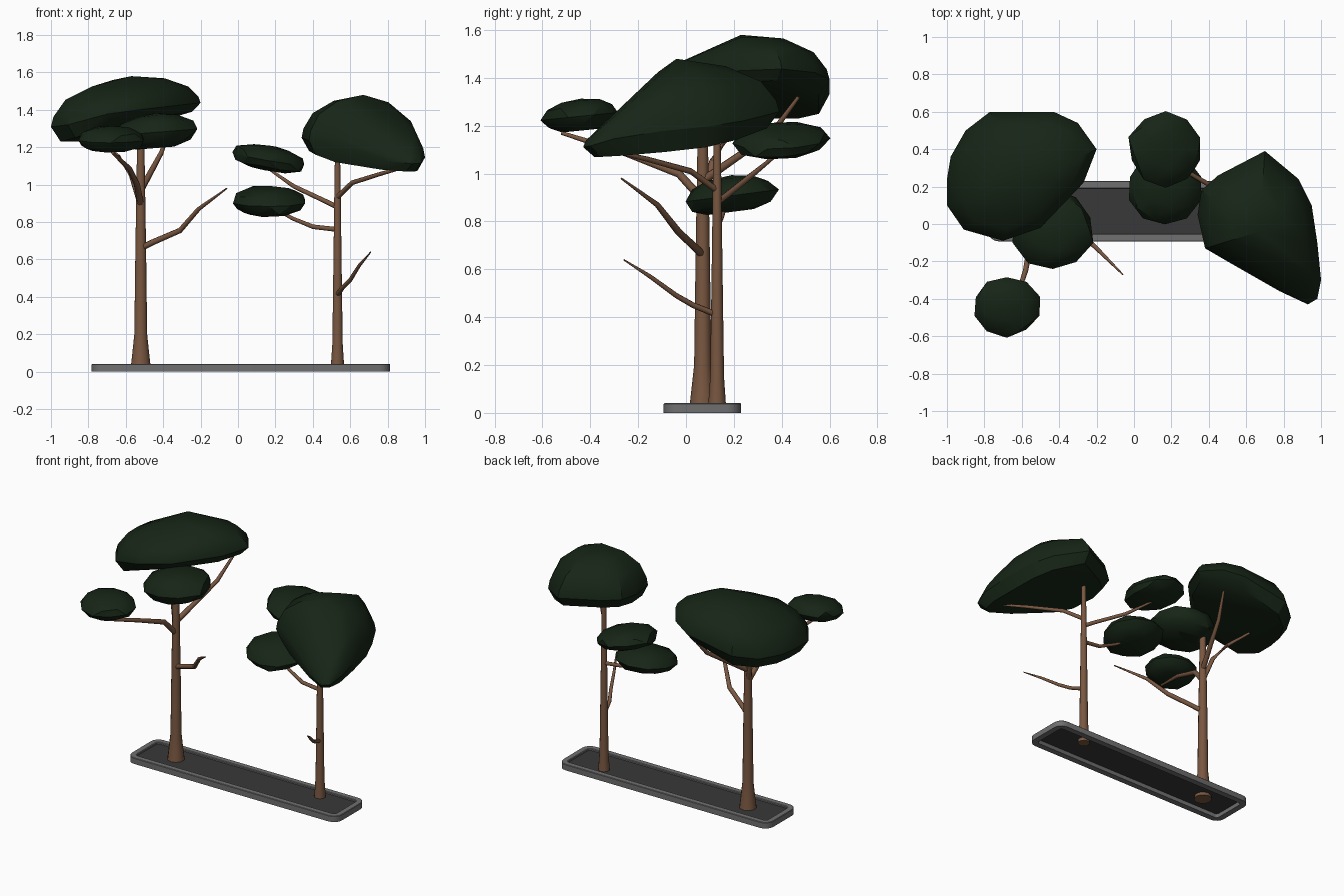
import bpy, bmesh, math, random
from mathutils import Vector

random.seed(4)


def material(name, rgb):
    m = bpy.data.materials.new(name)
    m.diffuse_color = (*rgb, 1)
    return m


BARK = material("bark", (0.19, 0.095, 0.052))
LEAF = material("leaf", (0.008, 0.018, 0.008))
STONE = material("stone", (0.16, 0.16, 0.16))
SOIL = material("soil", (0.04, 0.04, 0.04))


def finish(name, bm, mat, angle=30):
    bmesh.ops.recalc_face_normals(bm, faces=bm.faces)
    me = bpy.data.meshes.new(name)
    bm.to_mesh(me)
    bm.free()
    me.materials.append(mat)
    ob = bpy.data.objects.new(name, me)
    bpy.context.collection.objects.link(ob)
    bpy.ops.object.select_all(action='DESELECT')
    ob.select_set(True)
    bpy.context.view_layer.objects.active = ob
    bpy.ops.object.shade_smooth_by_angle(angle=math.radians(angle))


def limb(name, pts, sides=8):
    """Tapered tube through (x, y, z, radius) points."""
    bm = bmesh.new()
    rings = []
    for i, p in enumerate(pts):
        a, b = pts[max(i - 1, 0)], pts[min(i + 1, len(pts) - 1)]
        d = (Vector(b[:3]) - Vector(a[:3])).normalized()
        ref = Vector((0.3, 0.95, 0)) if abs(d.z) > 0.8 else Vector((0, 0, 1))
        u = d.cross(ref).normalized()
        v = d.cross(u)
        rings.append([bm.verts.new(Vector(p[:3]) + p[3] * (math.cos(t) * u + math.sin(t) * v))
                      for t in (k * math.tau / sides for k in range(sides))])
    for r, s in zip(rings, rings[1:]):
        for k in range(sides):
            n = (k + 1) % sides
            bm.faces.new((r[k], r[n], s[n], s[k]))
    bm.faces.new(rings[0])
    bm.faces.new(rings[-1])
    finish(name, bm, BARK, 50)


def canopy(name, rim, apex):
    """Faceted dome; rim points are (x, y, underside z, bulge)."""
    bm = bmesh.new()
    top = Vector(apex)
    for x, y, z, b in rim:
        for k, f in ((0.88, 0), (1, 0.25), (0.97, 0.42), (0.82, 0.71), (0.48, 0.94)):
            bm.verts.new((top.x + (x - top.x) * k, top.y + (y - top.y) * k,
                          z + (top.z - z) * f * b))
    bm.verts.new(top)
    hull(name, bm)


def pad(name, x, y, z, sx, sy, tilt_x=0, tilt_y=0, h=0.075):
    """Small tilted foliage pad with a flattened underside."""
    bm = bmesh.new()
    bmesh.ops.create_icosphere(bm, subdivisions=2, radius=1)
    for v in bm.verts:
        p = v.co * random.uniform(0.95, 1.05)
        zz = max(p.z, -0.8)
        v.co = (x + sx * p.x, y + sy * p.y,
                z + h * zz + tilt_x * sx * p.x + tilt_y * sy * p.y)
    hull(name, bm)


def hull(name, bm):
    res = bmesh.ops.convex_hull(bm, input=bm.verts)
    junk = {e for e in res["geom_interior"] + res["geom_unused"]
            if isinstance(e, bmesh.types.BMVert)}
    bmesh.ops.delete(bm, geom=list(junk), context='VERTS')
    finish(name, bm, LEAF)


# Planter tray: rounded rectangle profile swept into a rim, and a soil sheet
def rounded(inset):
    x0, x1, y0, y1, r = -0.783, 0.813, -0.093, 0.23, 0.06
    out = []
    for cx, cy, a in ((x1 - r, y1 - r, 0), (x0 + r, y1 - r, 90),
                      (x0 + r, y0 + r, 180), (x1 - r, y0 + r, 270)):
        for k in range(5):
            t = math.radians(a + k * 22.5)
            out.append((cx + (r - inset) * math.cos(t), cy + (r - inset) * math.sin(t)))
    return out


bm = bmesh.new()
loops = [[bm.verts.new((x, y, z)) for x, y in rounded(i)] for i, z in
         ((0, 0), (0, 0.038), (0.003, 0.041), (0.037, 0.041), (0.041, 0.037), (0.041, 0))]
for a, b in zip(loops, loops[1:] + loops[:1]):
    for k in range(len(a)):
        n = (k + 1) % len(a)
        bm.faces.new((a[k], a[n], b[n], b[k]))
finish("tray_rim", bm, STONE)
bm = bmesh.new()
bm.faces.new([bm.verts.new((x, y, 0.028)) for x, y in rounded(0.04)])
finish("soil", bm, SOIL)

# Trunks
limb("left_trunk", [(-0.52, 0.07, 0.005, 0.058), (-0.52, 0.07, 0.1, 0.047), (-0.52, 0.07, 0.2, 0.036),
                    (-0.52, 0.07, 0.65, 0.03), (-0.52, 0.07, 0.95, 0.025), (-0.52, 0.07, 1.25, 0.02)], 10)
limb("right_trunk", [(0.532, 0.13, 0.005, 0.039), (0.532, 0.13, 0.15, 0.029), (0.532, 0.13, 0.65, 0.022),
                     (0.532, 0.13, 0.95, 0.018), (0.532, 0.13, 1.25, 0.013)], 10)

# Branches
limb("left_front_branch", [(-0.52, 0.07, 0.89, 0.018), (-0.54, -0.03, 1.0, 0.017),
                           (-0.58, -0.25, 1.085, 0.014), (-0.67, -0.52, 1.17, 0.008)])
limb("left_back_branch", [(-0.52, 0.07, 0.97, 0.018), (-0.47, 0.2, 1.06, 0.016),
                          (-0.41, 0.36, 1.17, 0.013), (-0.36, 0.47, 1.32, 0.008)])
limb("left_side_branch", [(-0.52, 0.07, 0.89, 0.016), (-0.57, 0.11, 1.05, 0.014),
                          (-0.64, 0.17, 1.15, 0.012), (-0.76, 0.25, 1.25, 0.008)])
limb("left_bare_branch", [(-0.52, 0.07, 0.66, 0.017), (-0.46, 0.04, 0.69, 0.016), (-0.31, -0.03, 0.755, 0.015),
                          (-0.21, -0.12, 0.87, 0.012), (-0.06, -0.27, 0.98, 0.004)])
limb("right_front_branch", [(0.53, 0.13, 0.93, 0.014), (0.61, 0.02, 1.01, 0.013),
                            (0.77, -0.16, 1.06, 0.011), (0.92, -0.33, 1.1, 0.006)])
limb("right_upper_branch", [(0.53, 0.13, 0.88, 0.014), (0.47, 0.17, 0.91, 0.013),
                            (0.3, 0.27, 0.99, 0.012), (0.17, 0.38, 1.08, 0.007)])
limb("right_lower_branch", [(0.53, 0.13, 0.76, 0.013), (0.4, 0.13, 0.775, 0.012),
                            (0.29, 0.15, 0.82, 0.010), (0.18, 0.17, 0.88, 0.006)])
limb("right_bare_branch", [(0.53, 0.13, 0.41, 0.013), (0.56, 0.03, 0.45, 0.012), (0.6, -0.04, 0.49, 0.011),
                           (0.65, -0.15, 0.57, 0.009), (0.71, -0.26, 0.64, 0.003)])

# Large crowns
canopy("left_crown", [(-1, 0.1, 1.23, 0.9), (-1, 0.24, 1.23, 0.9), (-0.98, 0.36, 1.23, 0.9), (-0.9, 0.5, 1.23, 0.9),
                      (-0.77, 0.6, 1.25, 1), (-0.43, 0.6, 1.33, 1), (-0.3, 0.54, 1.37, 1),
                      (-0.2, 0.4, 1.39, 1), (-0.27, 0.22, 1.38, 1), (-0.5, -0.02, 1.36, 0.8),
                      (-0.7, -0.09, 1.33, 0.75), (-0.91, -0.03, 1.25, 0.85)], (-0.57, 0.23, 1.58))
canopy("right_crown", [(0.7, 0.39, 1.19, 0.95), (0.88, 0.24, 1.14, 0.95), (0.95, 0.1, 1.11, 0.95),
                       (0.98, -0.1, 1.09, 0.9), (1.0, -0.3, 1.075, 0.7), (0.98, -0.4, 1.07, 0.45),
                       (0.93, -0.43, 1.07, 0.4), (0.78, -0.36, 1.08, 0.5), (0.5, -0.2, 1.12, 0.9),
                       (0.38, -0.13, 1.16, 0.95), (0.34, 0.05, 1.18, 0.95), (0.36, 0.18, 1.19, 0.95),
                       (0.45, 0.26, 1.19, 0.95)], (0.67, -0.04, 1.48))

# Small foliage pads
pad("left_front_pad", -0.68, -0.44, 1.24, 0.18, 0.162, 0, 0.1)
pad("left_middle_pad", -0.435, -0.03, 1.28, 0.22, 0.22, 0.08, 0, 0.105)
pad("right_upper_pad", 0.17, 0.4, 1.137, 0.2, 0.203, -0.17, 0.05)
pad("right_lower_pad", 0.165, 0.19, 0.908, 0.196, 0.195, 0, 0.13, 0.085)
